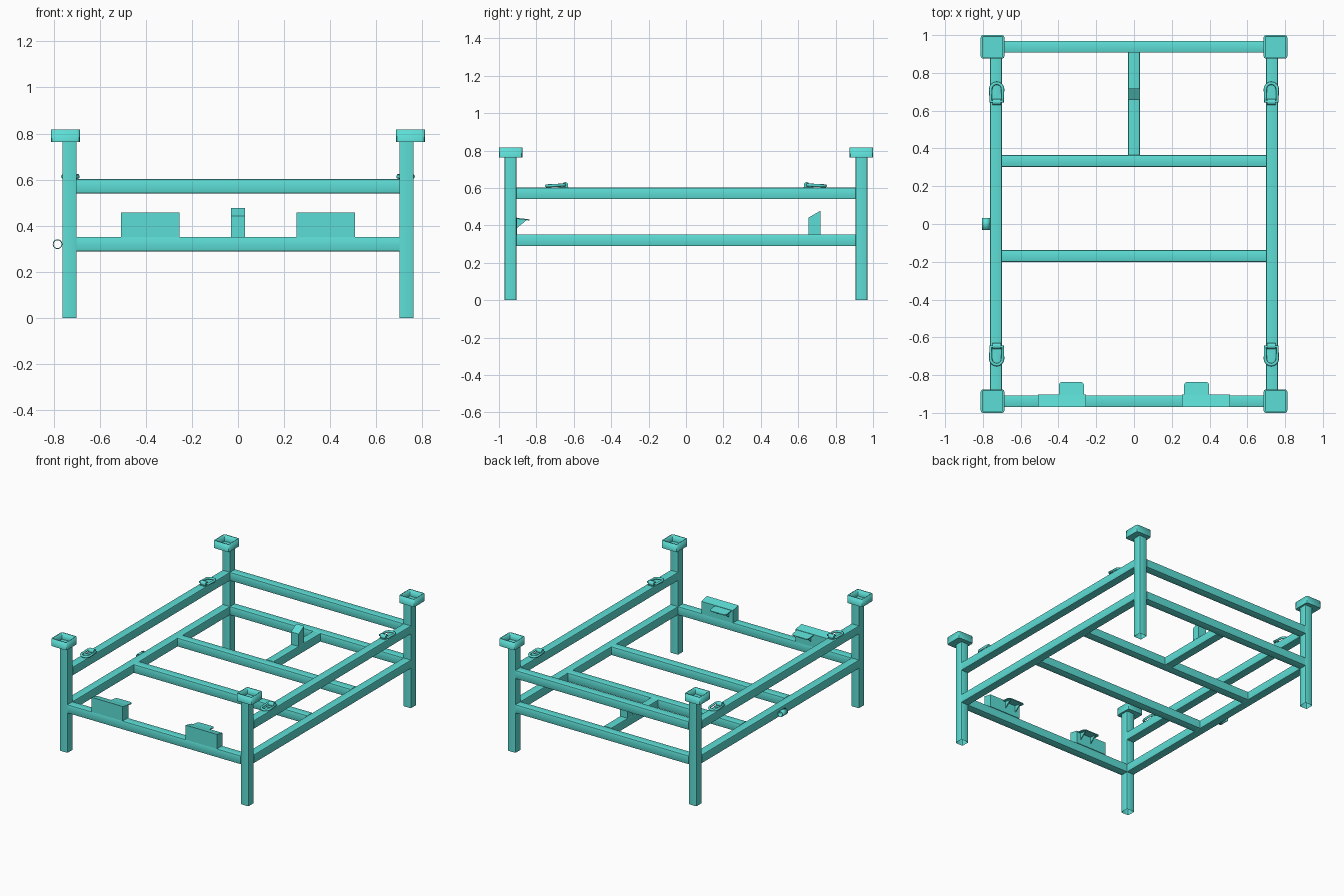
import bpy, bmesh, math
from mathutils import Matrix, Vector

if "Cube" in bpy.data.objects:
    bpy.data.objects.remove(bpy.data.objects["Cube"])

paint = bpy.data.materials.new("teal_paint")
paint.diffuse_color = (0.11, 0.73, 0.67, 1)
paint.use_nodes = True
paint.node_tree.nodes["Principled BSDF"].inputs["Base Color"].default_value = paint.diffuse_color


def finish(name, bm, smooth=True):
    bmesh.ops.recalc_face_normals(bm, faces=bm.faces)
    me = bpy.data.meshes.new(name)
    bm.to_mesh(me)
    bm.free()
    ob = bpy.data.objects.new(name, me)
    bpy.context.collection.objects.link(ob)
    me.materials.append(paint)
    if smooth:
        bpy.ops.object.select_all(action='DESELECT')
        bpy.context.view_layer.objects.active = ob
        ob.select_set(True)
        bpy.ops.object.shade_smooth_by_angle(angle=math.radians(35))
    return ob


def cube(lo, hi):
    bm = bmesh.new()
    lo, hi = Vector(lo), Vector(hi)
    bmesh.ops.create_cube(bm, size=1, matrix=Matrix.Translation((lo + hi) / 2)
                          @ Matrix.Diagonal((*(hi - lo), 1)))
    return bm


def along(bm, axis):
    """Edges running parallel to an axis."""
    return [e for e in bm.edges
            if abs((e.verts[0].co - e.verts[1].co).normalized()[axis]) > 0.99]


def tube(name, lo, hi, axis, radius=0.006, drop=None):
    """Square steel tube with softly rounded long edges; drop removes an end (+1/-1)."""
    bm = cube(lo, hi)
    bmesh.ops.bevel(bm, geom=along(bm, axis), offset=radius, segments=2,
                    profile=0.5, affect='EDGES')
    if drop:
        bm.normal_update()
        bmesh.ops.delete(bm, geom=[f for f in bm.faces if f.normal[axis] * drop > 0.9],
                         context='FACES')
    return finish(name, bm)


def prism(name, profile, x0, x1):
    """Extrude a (y, z) profile along x."""
    bm = bmesh.new()
    f = bm.faces.new([bm.verts.new((x0, y, z)) for y, z in profile])
    new = bmesh.ops.extrude_face_region(bm, geom=[f])['geom']
    bmesh.ops.translate(bm, vec=(x1 - x0, 0, 0),
                        verts=[v for v in new if isinstance(v, bmesh.types.BMVert)])
    return finish(name, bm, False)


X, Y, H = 0.731, 0.938, 0.0313      # post centres and half tube width
LOW, HIGH = (0.289, 0.352), (0.540, 0.602)

# Corner posts and stacking cups
for sx in (-1, 1):
    for sy in (-1, 1):
        tag = ("left" if sx < 0 else "right") + ("_front" if sy < 0 else "_back")
        tube("post_" + tag, (sx*X - H, sy*Y - H, 0), (sx*X + H, sy*Y + H, 0.768), 2, drop=-1)
        cup = tube("cup_" + tag, (sx*0.749 - 0.0625, sy*0.9375 - 0.0625, 0.763),
                   (sx*0.749 + 0.0625, sy*0.9375 + 0.0625, 0.817), 2, 0.012, drop=1)
        sol = cup.modifiers.new("wall", 'SOLIDIFY')
        sol.thickness, sol.offset = 0.009, -1


def rail_x(name, y, z):
    tube(name, (-X + H, y - H, z[0]), (X - H, y + H, z[1]), 0)


# Cross rails and side rails
rail_x("front_lower_rail", -Y, LOW)
rail_x("back_lower_rail", Y, LOW)
rail_x("back_upper_rail", Y, HIGH)
rail_x("floor_beam_front", -0.17, LOW)
rail_x("floor_beam_back", 0.334, LOW)
for sx, side in ((-1, "left"), (1, "right")):
    for z, level in ((LOW, "lower"), (HIGH, "upper")):
        tube(f"{side}_{level}_rail", (sx*X - H, -Y + H, z[0]), (sx*X + H, Y - H, z[1]), 1)

# Centre beam with slant-topped stop
tube("centre_beam", (-H, 0.365, LOW[0]), (H, Y - H, LOW[1]), 1)
prism("centre_stop", [(0.656, 0.35), (0.718, 0.35), (0.718, 0.478), (0.656, 0.442)], -H, H)

# Front brackets with rear tab and gussets
for sx, side in ((-1, "left"), (1, "right")):
    prism(f"bracket_block_{side}", [(-0.968, 0.35), (-0.903, 0.35), (-0.903, 0.443),
                                    (-0.968, 0.457)], sx*0.254, sx*0.508)
    bm = cube((0.265, -0.91, 0.435), (0.398, -0.836, 0.441))
    corners = [e for e in along(bm, 2) if e.verts[0].co.y > -0.87]
    bmesh.ops.bevel(bm, geom=corners, offset=0.018, segments=4, profile=0.5, affect='EDGES')
    for v in bm.verts:
        v.co.z -= (v.co.y + 0.91) * 0.12
        v.co.x *= sx
    finish(f"bracket_tab_{side}", bm)
    for i, x in enumerate((0.285, 0.372)):
        prism(f"bracket_gusset_{side}_{i}", [(-0.905, 0.385), (-0.905, 0.437), (-0.85, 0.43)],
              sx*x, sx*(x + 0.006))

# Lashing rings and their clips on the upper side rails
for sx in (-1, 1):
    for sy in (-1, 1):
        tag = ("left" if sx < 0 else "right") + ("_front" if sy < 0 else "_back")
        x0 = sx * 0.727
        path = [(-0.032, 0.648), (0.032, 0.648)]
        path += [(0.032*math.cos(math.pi*i/12), 0.713 + 0.032*math.sin(math.pi*i/12))
                 for i in range(13)]
        cu = bpy.data.curves.new("lashing_ring_" + tag, 'CURVE')
        cu.dimensions = '3D'
        cu.bevel_depth, cu.bevel_resolution = 0.0085, 2
        sp = cu.splines.new('POLY')
        sp.points.add(len(path) - 1)
        for p, (px, py) in zip(sp.points, path):
            p.co = (x0 + px, sy*py, 0.616 - (py - 0.648)*0.05, 1)
        sp.use_cyclic_u = True
        cu.materials.append(paint)
        bpy.context.collection.objects.link(bpy.data.objects.new(cu.name, cu))

        bm = bmesh.new()
        bmesh.ops.create_cone(bm, cap_ends=True, segments=16, radius1=0.0165, radius2=0.0165,
                              depth=0.044, matrix=Matrix.Translation((x0, sy*0.646, 0.615))
                              @ Matrix.Rotation(math.pi/2, 4, 'Y'))
        finish("ring_clip_" + tag, bm)
        finish("clip_base_" + tag, cube((x0 - 0.022, sy*0.655 - 0.027, 0.600),
                                        (x0 + 0.022, sy*0.655 + 0.027, 0.606)), False)

# Short hollow pipe on the left lower rail
bm = bmesh.new()
bmesh.ops.create_cone(bm, cap_ends=False, segments=20, radius1=0.021, radius2=0.021, depth=0.062,
                      matrix=Matrix.Translation((-0.783, 0, 0.32))
                      @ Matrix.Rotation(math.pi/2, 4, 'X'))
pipe = finish("side_pipe", bm)
sol = pipe.modifiers.new("wall", 'SOLIDIFY')
sol.thickness, sol.offset = 0.004, -1
